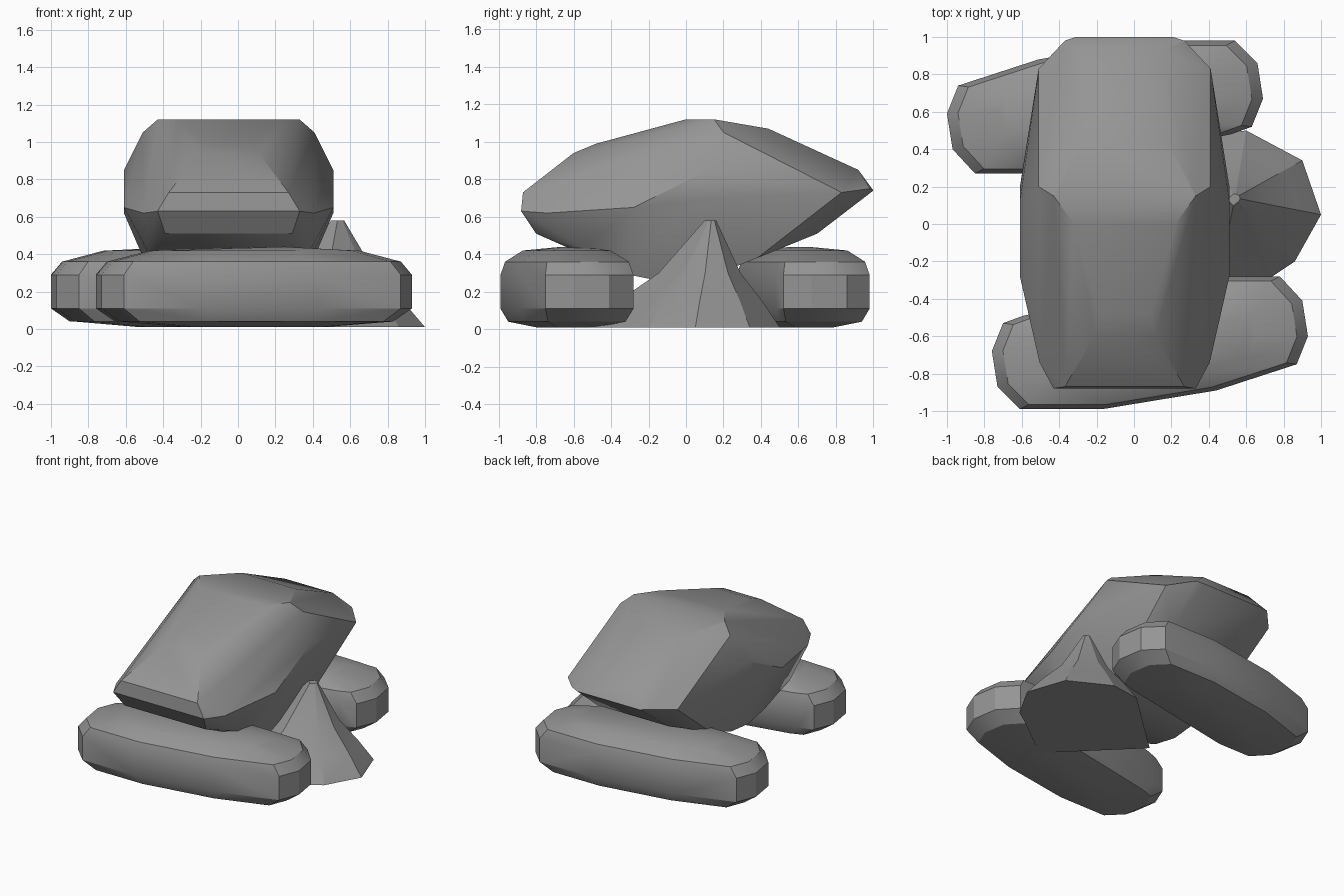
import bpy, bmesh
from math import radians
from mathutils import Vector

default = bpy.data.objects.get("Cube")
if default:
    bpy.data.objects.remove(default, do_unlink=True)

stone = bpy.data.materials.new("stone_grey")
stone.use_nodes = True
colour = (0.3, 0.3, 0.3, 1)
stone.diffuse_color = colour
stone.node_tree.nodes["Principled BSDF"].inputs["Base Color"].default_value = colour


def finish(name, bm, angle):
    """Turn the bmesh into a named stone object with smooth shading below the angle."""
    bmesh.ops.recalc_face_normals(bm, faces=bm.faces)
    mesh = bpy.data.meshes.new(name)
    bm.to_mesh(mesh)
    bm.free()
    mesh.materials.append(stone)
    obj = bpy.data.objects.new(name, mesh)
    bpy.context.collection.objects.link(obj)
    bpy.ops.object.select_all(action='DESELECT')
    obj.select_set(True)
    bpy.context.view_layer.objects.active = obj
    bpy.ops.object.shade_smooth_by_angle(angle=radians(angle))
    return obj


def hull_rock(name, points):
    """Wrap a rock skin around the points, merging nearly flat neighbours."""
    bm = bmesh.new()
    for point in points:
        bm.verts.new(point)
    result = bmesh.ops.convex_hull(bm, input=bm.verts[:])
    loose = {v for v in result["geom_interior"] + result["geom_unused"]
             if isinstance(v, bmesh.types.BMVert)}
    bmesh.ops.delete(bm, geom=list(loose), context='VERTS')
    bmesh.ops.dissolve_limit(bm, angle_limit=radians(4), verts=bm.verts[:], edges=bm.edges[:])
    return finish(name, bm, 30)


def scaled_ring(outline, centre, scale, z):
    """Outline shrunk towards the centre and placed at height z."""
    return [Vector((centre[0] + (x - centre[0]) * scale,
                    centre[1] + (y - centre[1]) * scale, z)) for x, y in outline]


# Long low rocks: one rounded slab shape, used at the front and turned round at the back
slab_outline = [(-.76, -.68), (-.7, -.53), (-.59, -.49), (.48, -.28), (.78, -.28), (.9, -.41),
                (.93, -.6), (.87, -.75), (.44, -.89), (-.17, -.99), (-.61, -.99), (-.73, -.87)]
slab_centre = (.09, -.64)
slab_levels = [(.45, .01), (.88, .04), (1, .11), (1, .29), (.93, .36), (.66, .42), (.2, .44)]
slab_points = [point for scale, z in slab_levels
               for point in scaled_ring(slab_outline, slab_centre, scale, z)]
hull_rock("front_slab_rock", slab_points)
hull_rock("back_slab_rock", [(-.07 - p.x, -.01 - p.y, p.z) for p in slab_points])

# Large boulder: half-width, y and z of each corner, mirrored about its middle
boulder_x = -.05
boulder_top = [(.38, .15, 1.12), (.27, 0, 1.12), (.23, .44, 1.07), (.46, .2, 1.05),
               (.14, -.48, .99), (.16, -.6, .94)]
boulder_sides = [(.56, .12, .85), (.56, -.28, .65), (.56, .2, .7), (.56, -.05, .62),
                 (.51, .45, .75), (.455, -.74, .62)]
boulder_ends = [(.26, 1, .74), (.32, .98, .75), (.2, .92, .85), (.46, .83, .73),
                (.32, -.87, .73), (.38, -.88, .63), (.34, -.8, .51)]
boulder_base = [(.3, .7, .51), (.42, .38, .38), (.4, .1, .27), (.4, -.1, .25),
                (.4, -.3, .29), (.44, -.55, .43)]
boulder_corners = boulder_top + boulder_sides + boulder_ends + boulder_base
hull_rock("large_boulder", [(boulder_x + side * w, y, z)
                            for w, y, z in boulder_corners for side in (-1, 1)])

# Pointed rock: flaring rings that narrow to a small tip beside the boulder
spike_outline = [(1, .05), (.9, .34), (.6, .5), (.37, .47),
                 (-.14, 0), (.4, -.54), (.74, -.28), (.86, -.2)]
spike_tip = (.54, .14)
bm = bmesh.new()
rings = [[bm.verts.new(point) for point in scaled_ring(spike_outline, spike_tip, scale, z)]
         for scale, z in [(1, .01), (.74, .15), (.42, .3), (.06, .58)]]
for lower, upper in zip(rings, rings[1:]):
    for i in range(len(lower)):
        j = (i + 1) % len(lower)
        bm.faces.new((lower[i], lower[j], upper[j], upper[i]))
bm.faces.new(rings[0])
bm.faces.new(rings[-1])
finish("pointed_rock", bm, 20)
